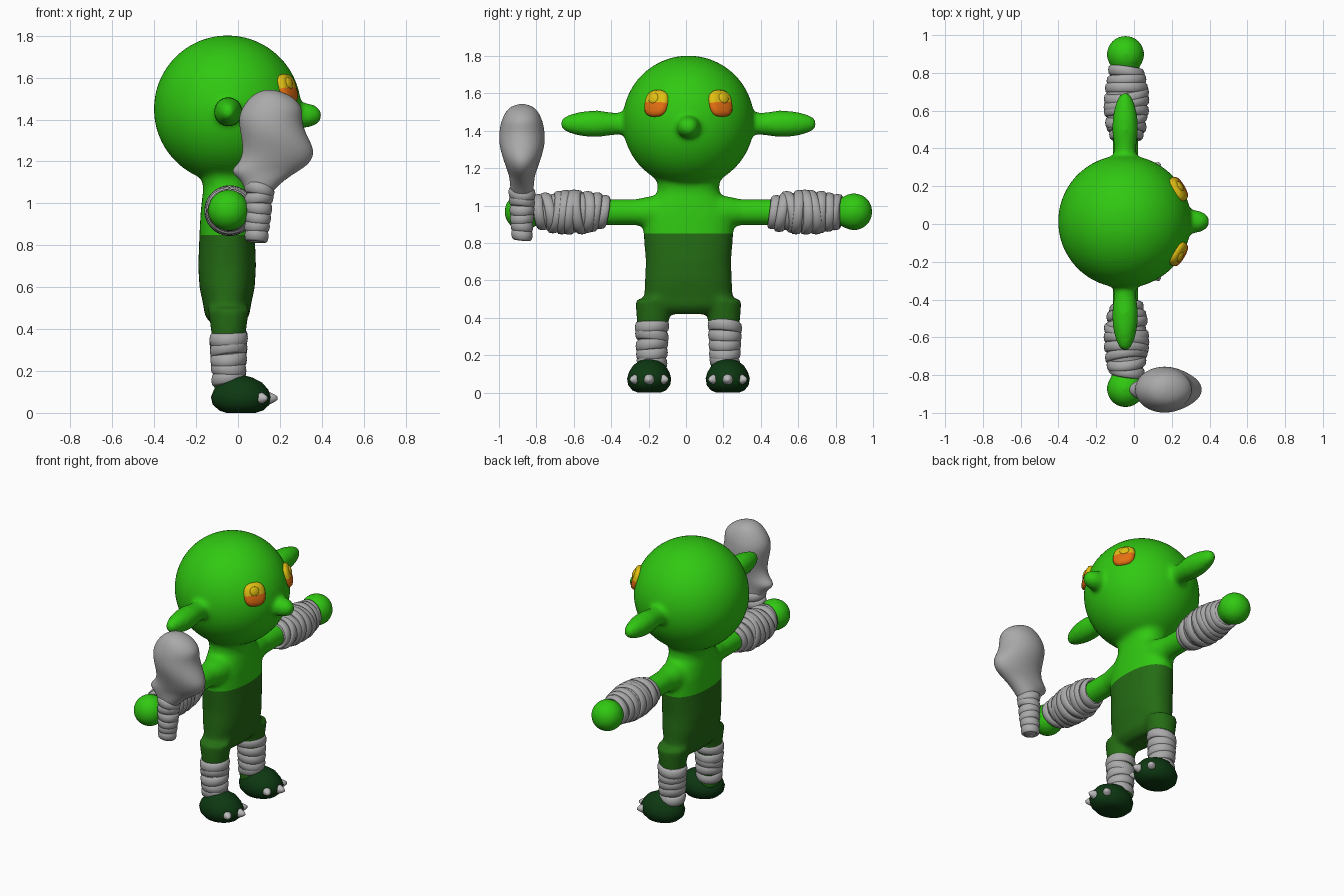
import bpy, bmesh, math, random
from mathutils import Matrix, Vector

if "Cube" in bpy.data.objects:
    bpy.data.objects.remove(bpy.data.objects["Cube"])

random.seed(4)
Y0 = 0.013            # symmetry plane of the figure
CX = -0.045           # depth centre of the limbs


def material(name, rgb):
    m = bpy.data.materials.new(name)
    m.diffuse_color = (*rgb, 1)
    m.use_nodes = True
    m.node_tree.nodes["Principled BSDF"].inputs["Base Color"].default_value = m.diffuse_color
    return m


SKIN = material("bright green", (0.03, 0.58, 0.006))
CLOTH = material("dark green", (0.018, 0.15, 0.007))
FOOT = material("deep green", (0.004, 0.04, 0.006))
GREY = material("wrap grey", (0.40, 0.40, 0.40))
CLAW = material("claw grey", (0.50, 0.50, 0.50))
YELLOW = material("yellow", (0.75, 0.52, 0.006))
ORANGE = material("orange", (0.78, 0.16, 0.006))


def loft(bm, rows, mat=Matrix(), n=32, power=2.0):
    """Closed stack of (super)ellipses along local z; row = z, rx, ry, cx."""
    rings = []
    for row in rows:
        z, rx, ry = row[:3]
        cx = row[3] if len(row) > 3 else 0
        ring = []
        for i in range(n):
            a = 2 * math.pi * i / n
            c, s = math.cos(a), math.sin(a)
            x = math.copysign(abs(c) ** (2 / power), c) if abs(c) > 1e-6 else 0
            y = math.copysign(abs(s) ** (2 / power), s) if abs(s) > 1e-6 else 0
            ring.append(bm.verts.new(mat @ Vector((cx + rx * x, ry * y, z))))
        rings.append(ring)
    for a, b in zip(rings, rings[1:]):
        for i in range(n):
            j = (i + 1) % n
            bm.faces.new((a[i], a[j], b[j], b[i]))
    for ring, row, flip in ((rings[0], rows[0], 1), (rings[-1], rows[-1], 0)):
        cx = row[3] if len(row) > 3 else 0
        p = bm.verts.new(mat @ Vector((cx, 0, row[0])))
        for i in range(n):
            j = (i + 1) % n
            bm.faces.new((ring[j], ring[i], p) if flip else (ring[i], ring[j], p))


def ball(bm, pos, size, rot=Matrix(), seg=40):
    m = Matrix.Translation(pos) @ rot @ Matrix.Diagonal((*size, 1))
    bmesh.ops.create_uvsphere(bm, u_segments=seg, v_segments=seg // 2, radius=1, matrix=m)


def band(bm, z, r, mat, half=0.03, thick=0.014, tilt=0.2):
    """One tilted bandage turn around local z."""
    ax = random.uniform(-tilt, tilt)
    ay = random.uniform(-tilt, tilt)
    n, k = 36, 8
    g = []
    for i in range(n):
        a = 2 * math.pi * i / n
        row = []
        for j in range(k):
            b = 2 * math.pi * j / k
            q = r + thick * math.cos(b)
            x, y = q * math.cos(a), q * math.sin(a)
            row.append(bm.verts.new(mat @ Vector((x, y, z + half * math.sin(b) + ax * x + ay * y))))
        g.append(row)
    for i in range(n):
        for j in range(k):
            i2, j2 = (i + 1) % n, (j + 1) % k
            bm.faces.new((g[i][j], g[i2][j], g[i2][j2], g[i][j2]))


def finish(bm, name, *mats):
    bmesh.ops.recalc_face_normals(bm, faces=bm.faces[:])
    for f in bm.faces:
        f.smooth = True
    me = bpy.data.meshes.new(name)
    bm.to_mesh(me)
    bm.free()
    for m in mats:
        me.materials.append(m)
    ob = bpy.data.objects.new(name, me)
    bpy.context.collection.objects.link(ob)
    return ob


def sideways(s, x, z):
    """Local z points along s*y from the symmetry plane."""
    return Matrix.Translation((x, Y0, z)) @ Matrix.Rotation(-s * math.pi / 2, 4, 'X')


def wrapping(name, rows, mat, count, tilt):
    """Bandage: core following rows (z, r) plus tilted turns."""
    bm = bmesh.new()
    loft(bm, [(z, r - 0.012, r - 0.012) for z, r in rows], mat)
    z0, z1 = rows[0][0], rows[-1][0]
    half = (z1 - z0) / count * 0.68
    for i in range(count):
        z = z0 + (i + 0.5) * (z1 - z0) / count
        for (a, ra), (b, rb) in zip(rows, rows[1:]):
            if a <= z <= b:
                r = ra + (rb - ra) * (z - a) / (b - a)
        band(bm, z, r - 0.012, mat, half, 0.013, tilt)
    return finish(bm, name, GREY)


# Body: overlapping volumes fused into one smooth skin
bm = bmesh.new()
ball(bm, (-0.05, Y0, 1.45), (0.352, 0.352, 0.352), seg=64)
ball(bm, (0.315, Y0, 1.42), (0.088, 0.062, 0.06))
loft(bm, [(0.42, 0.07, 0.15), (0.46, 0.105, 0.225), (0.52, 0.115, 0.235), (0.6, 0.132, 0.233),
          (0.7, 0.138, 0.228), (0.85, 0.132, 0.24), (0.95, 0.127, 0.24), (1.02, 0.12, 0.2),
          (1.07, 0.113, 0.165), (1.12, 0.122, 0.165), (1.2, 0.17, 0.21)],
     Matrix.Translation((-0.052, Y0, 0)), 48, 2.3)
for s in (-1, 1):
    loft(bm, [(0.1, 0.1, 0.1), (0.2, 0.087, 0.087), (0.28, 0.07, 0.07), (0.8, 0.07, 0.07),
              (0.87, 0.07, 0.07)], sideways(s, CX, 0.965))
    ball(bm, (CX, Y0 + s * 0.885, 0.967), (0.1, 0.1, 0.1))
    loft(bm, [(0.28, 0.075, 0.075), (0.34, 0.058, 0.058), (0.4, 0.06, 0.06), (0.48, 0.07, 0.072),
              (0.55, 0.067, 0.07), (0.61, 0.055, 0.058), (0.66, 0.036, 0.042),
              (0.684, 0.015, 0.02)], sideways(s, -0.047, 1.437))
    loft(bm, [(0.08, 0.07, 0.07), (0.3, 0.075, 0.075), (0.4, 0.085, 0.088), (0.5, 0.1, 0.095)],
         Matrix.Translation((CX, Y0 + s * 0.16 + s * 0.03, 0)))
body = finish(bm, "body")
mod = body.modifiers.new("fuse", 'REMESH')
mod.mode, mod.voxel_size, mod.use_smooth_shade = 'VOXEL', 0.013, True
mod = body.modifiers.new("soften", 'SMOOTH')
mod.factor, mod.iterations = 0.5, 14
fused = bpy.data.meshes.new_from_object(body.evaluated_get(bpy.context.evaluated_depsgraph_get()))
bpy.data.objects.remove(body)

# Clothing line: cut the skin at one height and colour below it
bm = bmesh.new()
bm.from_mesh(fused)
bmesh.ops.bisect_plane(bm, geom=bm.verts[:] + bm.edges[:] + bm.faces[:],
                       plane_co=(0, 0, 0.85), plane_no=(0, 0, 1))
for f in bm.faces:
    f.material_index = 1 if f.calc_center_median().z < 0.85 else 0
finish(bm, "body", SKIN, CLOTH)

for s, side in ((-1, "right"), (1, "left")):
    # Bandages on arms and legs
    wrapping(side + "_arm_wrap", [(0.44, 0.083), (0.5, 0.105), (0.6, 0.121), (0.68, 0.118),
                                  (0.75, 0.104), (0.81, 0.092)], sideways(s, CX + 0.005, 0.965), 9, 0.2)
    wrapping(side + "_leg_wrap", [(0.14, 0.08), (0.25, 0.086), (0.375, 0.092)],
             Matrix.Translation((CX, Y0 + s * 0.195, 0)), 5, 0.16)

    # Foot with three splayed claws
    fy = Y0 + s * 0.21
    bm = bmesh.new()
    loft(bm, [(0.0, 0.07, 0.06), (0.012, 0.105, 0.09), (0.04, 0.136, 0.112), (0.075, 0.144, 0.118),
              (0.11, 0.13, 0.108), (0.145, 0.1, 0.086), (0.168, 0.065, 0.055, -0.01),
              (0.178, 0.03, 0.025, -0.01)], Matrix.Translation((0.015, fy, 0)))
    finish(bm, side + "_foot", FOOT)
    bm = bmesh.new()
    for a in (-0.75, 0, 0.75):
        r = 0.118 - 0.008 * abs(a)
        m = (Matrix.Translation((0.015 + r * math.cos(a), fy + 0.8 * r * math.sin(a), 0.07))
             @ Matrix.Rotation(a, 4, 'Z') @ Matrix.Rotation(math.pi / 2, 4, 'Y'))
        loft(bm, [(-0.02, 0.02, 0.02), (0.0, 0.03, 0.03), (0.02, 0.028, 0.028),
                  (0.042, 0.018, 0.018), (0.056, 0.007, 0.007)], m, 16)
    finish(bm, side + "_claws", CLAW)

    # Eye: rounded plate on the head, yellow above and orange below
    head = Vector((-0.05, Y0, 1.45))
    nrm = Vector((0.29, s * 0.175, 0.098)).normalized()
    up = (Vector((0, 0, 1)) - nrm * nrm.z).normalized()
    rgt = up.cross(nrm)
    frame = Matrix((rgt, up, nrm)).transposed().to_4x4()
    frame.translation = head + nrm * 0.345
    bm = bmesh.new()
    loft(bm, [(-0.03, 0.07, 0.072), (0.005, 0.07, 0.074), (0.018, 0.062, 0.066),
              (0.025, 0.045, 0.048), (0.028, 0.02, 0.02)], frame, 32, 2.6)
    inv = frame.inverted()
    for f in bm.faces:
        f.material_index = 1 if (inv @ f.calc_center_median()).y < 0 else 0
    finish(bm, side + "_eye", YELLOW, ORANGE)
    bm = bmesh.new()
    ball(bm, frame @ Vector((s * 0.008, 0.022, 0.024)), (0.03, 0.03, 0.012),
         frame.to_3x3().to_4x4(), 24)
    finish(bm, side + "_pupil", YELLOW)

# Club: bandaged grip and a lumpy head, rows are z, left x, right x, half thickness
grip = Matrix.Translation((0.088, -0.877, 0)) @ Matrix.Rotation(0.06, 4, 'Y')
grip.translation.x -= 0.05
wrapping("club_grip", [(0.825, 0.055), (0.95, 0.064), (1.09, 0.073)], grip, 6, 0.16)
bm = bmesh.new()
club = [(1.04, 0.05, 0.15, 0.045), (1.07, 0.03, 0.18, 0.06), (1.11, 0.015, 0.22, 0.064),
        (1.155, -0.045, 0.29, 0.068), (1.19, 0.005, 0.345, 0.08), (1.25, 0.025, 0.372, 0.102),
        (1.33, 0.012, 0.325, 0.125), (1.4, 0.0, 0.303, 0.122), (1.45, 0.015, 0.313, 0.112),
        (1.5, 0.05, 0.275, 0.09), (1.53, 0.09, 0.22, 0.06), (1.542, 0.13, 0.17, 0.02)]
loft(bm, [(z, (b - a) / 2, t, (a + b) / 2) for z, a, b, t in club],
     Matrix.Translation((0, -0.877, 0)), 24)
head_ob = finish(bm, "club_head", GREY)
mod = head_ob.modifiers.new("round", 'SUBSURF')
mod.levels = mod.render_levels = 2
